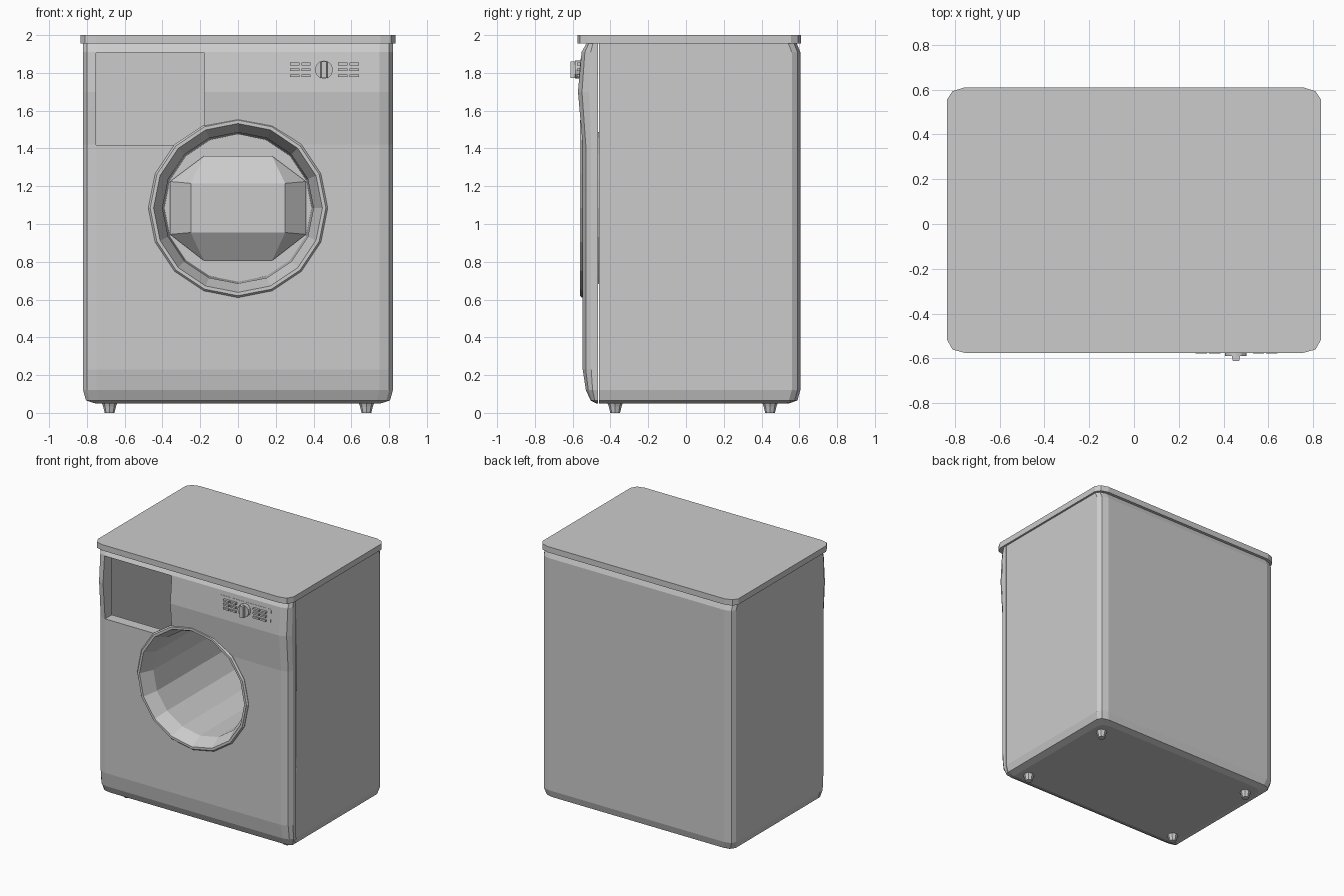
import bpy, bmesh
from math import sin, cos, pi
from mathutils import Vector

cube = bpy.data.objects.get("Cube")
if cube:
    bpy.data.objects.remove(cube, do_unlink=True)

grey = bpy.data.materials.new("appliance grey")
grey.use_nodes = True
grey.diffuse_color = (0.6, 0.6, 0.6, 1)
bsdf = next(n for n in grey.node_tree.nodes if n.type == 'BSDF_PRINCIPLED')
bsdf.inputs["Base Color"].default_value = grey.diffuse_color


def finish(name, bm):
    bmesh.ops.recalc_face_normals(bm, faces=bm.faces)
    mesh = bpy.data.meshes.new(name)
    bm.to_mesh(mesh)
    bm.free()
    mesh.materials.append(grey)
    obj = bpy.data.objects.new(name, mesh)
    bpy.context.scene.collection.objects.link(obj)
    return obj


def loft(name, rings, caps=(True, True), drop=None):
    """Skin a row of closed rings; drop is a rule for faces to leave out."""
    bm = bmesh.new()
    rows = [[bm.verts.new(p) for p in ring] for ring in rings]
    n = len(rows[0])
    for a, b in zip(rows, rows[1:]):
        for i in range(n):
            j = (i + 1) % n
            bm.faces.new((a[i], a[j], b[j], b[i]))
    for wanted, row in zip(caps, (rows[0], rows[-1])):
        if wanted:
            bm.faces.new(row)
    if drop:
        gone = [f for f in bm.faces if drop(f.calc_center_median())]
        bmesh.ops.delete(bm, geom=gone, context='FACES')
    return finish(name, bm)


def box(name, x, y, z):
    return loft(name, [[(x[0], d, z[0]), (x[1], d, z[0]), (x[1], d, z[1]), (x[0], d, z[1])] for d in y])


def mirror_x(half):
    return half + [(-x, y) for x, y in reversed(half)]


def circle_y(r, y, n, cx=0, cz=0):
    return [(cx + r * sin(2 * pi * i / n), y, cz + r * cos(2 * pi * i / n)) for i in range(n)]


# Worktop with clipped corners
plan = mirror_x([(0.755, -0.575), (0.81, -0.56), (0.835, -0.515), (0.835, 0.555), (0.81, 0.592), (0.755, 0.61)])
loft("worktop", [[(x, y, z) for x, y in plan] for z in (1.955, 2.0)])

# Hollow cabinet, open to the front panel
SEAM = -0.46


def cabinet_ring(z, inset, back):
    x, y = 0.82 - inset, 0.605 - back
    half = [(x, SEAM), (x, y - 0.045), (x - 0.02, y - 0.015), (x - 0.07, y)]
    return [(px, py, z) for px, py in mirror_x(half)]


loft("cabinet", [cabinet_ring(0.05, 0.065, 0.06), cabinet_ring(0.066, 0.015, 0.015),
                 cabinet_ring(0.12, 0, 0), cabinet_ring(1.91, 0, 0), cabinet_ring(1.96, 0, 0.02)],
     drop=lambda c: c.y < SEAM + 0.001 or c.z > 1.95)

# Front panel: height, front depth and side inset of each level
levels = [(0.05, -0.475, 0.065), (0.066, -0.505, 0.015), (0.12, -0.53, 0), (0.23, -0.547, 0),
          (1.42, -0.547, 0), (1.70, -0.572, 0), (1.91, -0.553, 0), (1.956, -0.527, 0)]
rings = []
for z, y, inset in levels:
    x, depth = 0.82 - inset, SEAM - 0.005 - y
    half = [(x, SEAM - 0.005), (x, y + depth * 0.55), (x - 0.02, y + depth * 0.2), (x - 0.07, y)]
    rings.append([(px, py, z) for px, py in mirror_x(half)])
panel = loft("front_panel", rings)

# Openings for the drawer and the door
CZ = 1.085
cutters = [box("drawer_cutter", (-0.752, -0.178), (-0.8, -0.3), (1.418, 1.905)),
           loft("door_cutter", [circle_y(0.455, y, 16, 0, CZ) for y in (-0.8, -0.3)])]
for cutter in cutters:
    mod = panel.modifiers.new(cutter.name, 'BOOLEAN')
    mod.operation = 'DIFFERENCE'
    mod.solver = 'EXACT'
    mod.object = cutter
    cutter.hide_render = True
    cutter.hide_viewport = True

# Door ring running back into the drum
loft("door_ring_and_drum",
     [circle_y(r, y, 16, 0, CZ) for r, y in
      ((0.475, -0.53), (0.475, -0.55), (0.465, -0.562), (0.447, -0.562), (0.40, -0.46), (0.39, 0.45))],
     caps=(False, True))

# Faceted bulge at the back of the drum
outer = [(0.18, 0.275), (0.36, 0.14), (0.36, -0.14), (0.18, -0.28)]
inner = [(0.25, 0.13), (0.25, 0.13), (0.25, -0.13), (0.25, -0.13)]
bulge = [[(x, y, CZ + z) for x, z in mirror_x(half)] for half, y in ((outer, 0.44), (inner, 0.34))]
hub = loft("drum_back_bulge", bulge)
bm = bmesh.new()
bm.from_mesh(hub.data)
bmesh.ops.remove_doubles(bm, verts=bm.verts, dist=0.001)
bm.to_mesh(hub.data)
bm.free()

# Control plate, buttons and dial
plate = [(0.235, 0.675, -0.568, 1.77), (0.235, 0.675, -0.558, 1.875)]
loft("control_plate", [[(a, y, z), (b, y, z), (b, y + 0.03, z), (a, y + 0.03, z)] for a, b, y, z in plate])
for row in range(3):
    for col, x in enumerate((0.275, 0.335, 0.53, 0.59)):
        z = 1.778 + 0.031 * row
        box(f"button_{row}_{col}", (x, x + 0.05), (-0.578, -0.55), (z, z + 0.014))
loft("dial", [circle_y(0.048, y, 12, 0.455, 1.817) for y in (-0.55, -0.588)])
loft("dial_grip", [[(0.455 - w, y, 1.774), (0.455 + w, y, 1.774), (0.455 + w, y, 1.86), (0.455 - w, y, 1.86)]
                   for y, w in ((-0.58, 0.02), (-0.611, 0.014))])

# Tapered feet
for side, x in (("left", 0.68), ("right", -0.68)):
    for end, y in (("front", -0.375), ("back", 0.445)):
        loft(f"{end}_{side}_foot", [[(x + r * cos(i * pi / 4), y + r * sin(i * pi / 4), z) for i in range(8)]
                                    for z, r in ((0, 0.026), (0.035, 0.034), (0.055, 0.042))])
